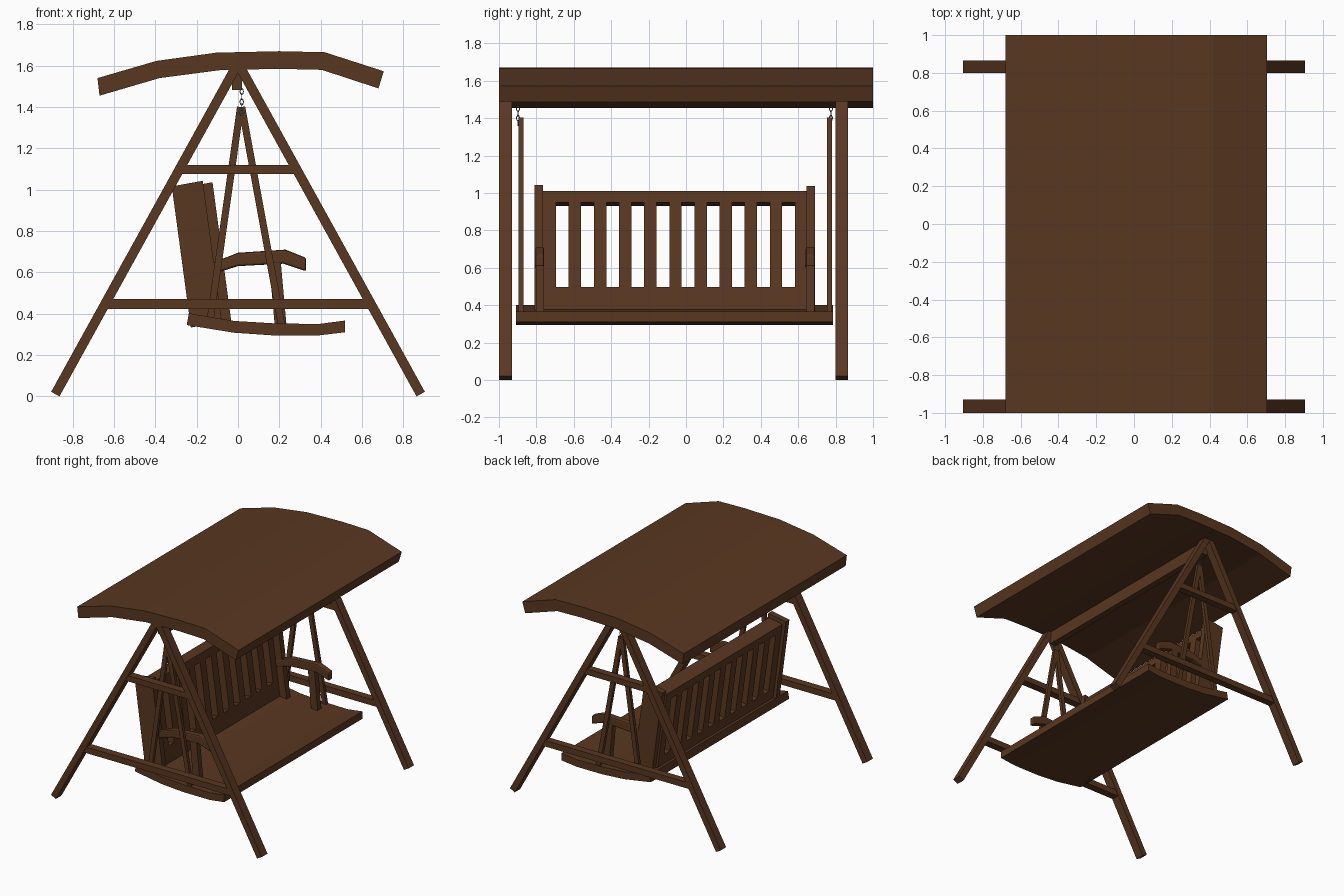
import bpy, bmesh, math
from mathutils import Vector

if "Cube" in bpy.data.objects:
    bpy.data.objects.remove(bpy.data.objects["Cube"])


def material(name, color):
    m = bpy.data.materials.new(name)
    m.diffuse_color = color
    m.use_nodes = True
    m.node_tree.nodes["Principled BSDF"].inputs["Base Color"].default_value = m.diffuse_color
    return m


WOOD = material("brown_wood", (0.10, 0.038, 0.015, 1))
METAL = material("grey_metal", (0.16, 0.16, 0.17, 1))


def add_prism(bm, pts, y0, y1):
    """Extrude an x-z outline from y0 to y1."""
    face = bm.faces.new([bm.verts.new((x, y0, z)) for x, z in pts])
    out = bmesh.ops.extrude_face_region(bm, geom=[face])
    moved = [g for g in out["geom"] if isinstance(g, bmesh.types.BMVert)]
    bmesh.ops.translate(bm, verts=moved, vec=(0, y1 - y0, 0))


def prisms(name, parts, bevel=0):
    bm = bmesh.new()
    for pts, y0, y1 in parts:
        add_prism(bm, pts, y0, y1)
    bmesh.ops.recalc_face_normals(bm, faces=bm.faces)
    me = bpy.data.meshes.new(name)
    bm.to_mesh(me)
    bm.free()
    me.materials.append(WOOD)
    ob = bpy.data.objects.new(name, me)
    bpy.context.collection.objects.link(ob)
    if bevel:
        mod = ob.modifiers.new("soft_edges", "BEVEL")
        mod.width, mod.segments = bevel, 2
    return ob


def bar(a, b, w):
    """Outline of a straight bar of width w between two x-z points."""
    a, b = Vector(a), Vector(b)
    d = (b - a).normalized()
    n = Vector((-d.y, d.x)) * w / 2
    return [a + n, b + n, b - n, a - n]


def rect(x0, x1, z0, z1):
    return [(x0, z0), (x1, z0), (x1, z1), (x0, z1)]


def lean(z0, z1, d0, d1):
    """Outline in the reclined back: heights on its front line, depths behind it."""
    def p(z, d):
        return (-0.17 + (1.04 - z) * 0.135 - d, z - 0.18 * d)
    return [p(z0, d0), p(z1, d0), p(z1, d1), p(z0, d1)]


# Canopy: bowed slab
prisms("canopy", [([(-0.68, 1.54), (-0.395, 1.623), (-0.105, 1.663), (0.20, 1.67),
                    (0.42, 1.665), (0.705, 1.573), (0.68, 1.49), (0.405, 1.58),
                    (0.19, 1.585), (-0.09, 1.578), (-0.38, 1.54), (-0.67, 1.455)], -1, 1)])

# A-frames with cross bars
for side, y0, y1 in (("left", -1.0, -0.93), ("right", 0.80, 0.866)):
    for end, s in (("back", -1), ("front", 1)):
        prisms(f"{side}_{end}_leg", [(bar((s * 0.884, 0.011), (s * 0.012, 1.59), 0.046), y0, y1)])
    prisms(f"{side}_lower_bar", [(rect(-0.63, 0.63, 0.423, 0.47), y0 + 0.005, y1 - 0.005)])
    prisms(f"{side}_upper_bar", [(rect(-0.28, 0.28, 1.075, 1.12), y0 + 0.005, y1 - 0.005)])

# Beam the swing hangs from
prisms("top_beam", [(rect(-0.03, 0.02, 1.483, 1.59), -0.94, 0.81)])

# Bench seat: gently dished slab
prisms("seat", [([(-0.248, 0.345), (-0.02, 0.308), (0.17, 0.295), (0.39, 0.295),
                  (0.518, 0.31), (0.518, 0.367), (0.39, 0.35), (0.18, 0.353),
                  (-0.02, 0.365), (-0.238, 0.402)], -0.91, 0.785)])

# Slatted back
FRONT, BACK = 0.01, 0.125
parts = [(lean(0.952, 1.012, FRONT, BACK), -0.77, 0.65),
         (lean(0.37, 0.50, FRONT, BACK), -0.77, 0.65)]
edges = [(-0.77, -0.695)]
edges += [(-0.695 + 0.1344 * i + 0.068, -0.695 + 0.1344 * (i + 1)) for i in range(9)]
edges += [(0.583, 0.65)]
parts += [(lean(0.50, 0.952, FRONT, BACK), a, b) for a, b in edges]
prisms("slatted_back", parts)
prisms("left_back_post", [(lean(0.36, 1.043, 0, 0.15), -0.81, -0.765)])
prisms("right_back_post", [(lean(0.36, 1.028, -0.045, 0.11), 0.643, 0.69)])

# Armrests and their supports
ARM = [(-0.14, 0.64), (0.0, 0.695), (0.23, 0.71), (0.33, 0.67),
       (0.33, 0.605), (0.22, 0.642), (0.0, 0.63), (-0.13, 0.59)]
for side, y0, y1 in (("left", -0.805, -0.758), ("right", 0.64, 0.69)):
    prisms(f"{side}_armrest", [(ARM, y0, y1)], bevel=0.01)
    prisms(f"{side}_arm_support", [([(0.15, 0.65), (0.207, 0.65), (0.235, 0.34),
                                     (0.178, 0.34)], y0 + 0.002, y1 - 0.002)])

# Hanger rods and chains
link_mesh = None
for side, y0, y1, yc in (("left", -0.895, -0.87, -0.898), ("right", 0.755, 0.78, 0.775)):
    prisms(f"{side}_back_hanger", [(bar((0.012, 1.40), (-0.135, 0.365), 0.034), y0, y1)])
    prisms(f"{side}_front_hanger", [(bar((0.018, 1.40), (0.212, 0.34), 0.034), y0, y1)])
    for i in range(5):
        if link_mesh is None:
            bpy.ops.mesh.primitive_torus_add(major_radius=0.008, minor_radius=0.0022,
                                             major_segments=16, minor_segments=6)
            ob = bpy.context.object
            link_mesh = ob.data
            link_mesh.materials.append(METAL)
            bpy.ops.object.shade_smooth()
        else:
            ob = bpy.data.objects.new("link", link_mesh)
            bpy.context.collection.objects.link(ob)
        ob.name = f"{side}_chain_link_{i + 1}"
        ob.scale = (1, 1.7, 1)
        ob.rotation_euler = (math.pi / 2, 0, math.pi / 2 * (i % 2))
        ob.location = (0.018, yc, 1.375 + 0.025 * i)
